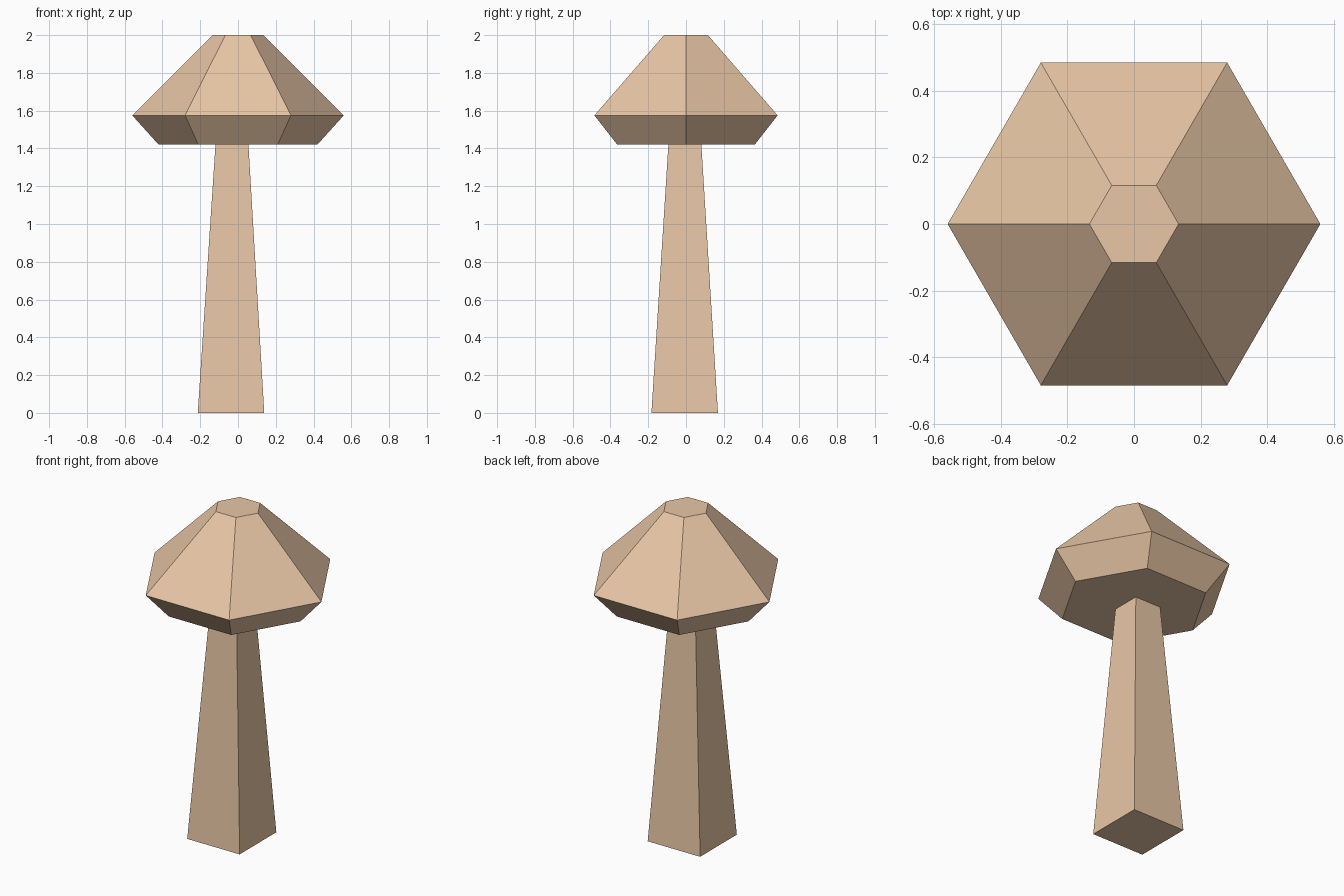
import bpy, bmesh
from math import cos, sin, radians, sqrt

if "Cube" in bpy.data.objects:
    bpy.data.objects.remove(bpy.data.objects["Cube"])

tan = bpy.data.materials.new("warm_tan")
tan.diffuse_color = (0.81, 0.57, 0.38, 1)
tan.use_nodes = True
tan.node_tree.nodes["Principled BSDF"].inputs["Base Color"].default_value = tan.diffuse_color


def loft(name, sides, turn, rings):
    """Closed solid through polygon rings given as (radius, z, x, y)."""
    bm = bmesh.new()
    loops = []
    for r, z, x, y in rings:
        angles = [radians(turn + 360 * i / sides) for i in range(sides)]
        loops.append([bm.verts.new((x + r * cos(a), y + r * sin(a), z)) for a in angles])
    for low, high in zip(loops, loops[1:]):
        for i in range(sides):
            j = (i + 1) % sides
            bm.faces.new((low[i], low[j], high[j], high[i]))
    bm.faces.new(loops[0][::-1])
    bm.faces.new(loops[-1])
    mesh = bpy.data.meshes.new(name)
    bm.to_mesh(mesh)
    bm.free()
    mesh.materials.append(tan)
    obj = bpy.data.objects.new(name, mesh)
    bpy.context.collection.objects.link(obj)
    return obj


# Square tapered stem, slightly off centre, tucked just into the cap
loft("stem", 4, 45, [
    (0.176 * sqrt(2), 0.0, -0.037, -0.007),
    (0.086 * sqrt(2), 1.44, -0.032, -0.006),
])

# Six-sided mushroom cap with an undercut rim and flat top
loft("cap", 6, 0, [
    (0.42, 1.42, 0, 0),
    (0.56, 1.575, 0, 0),
    (0.134, 2.0, 0, 0),
])
